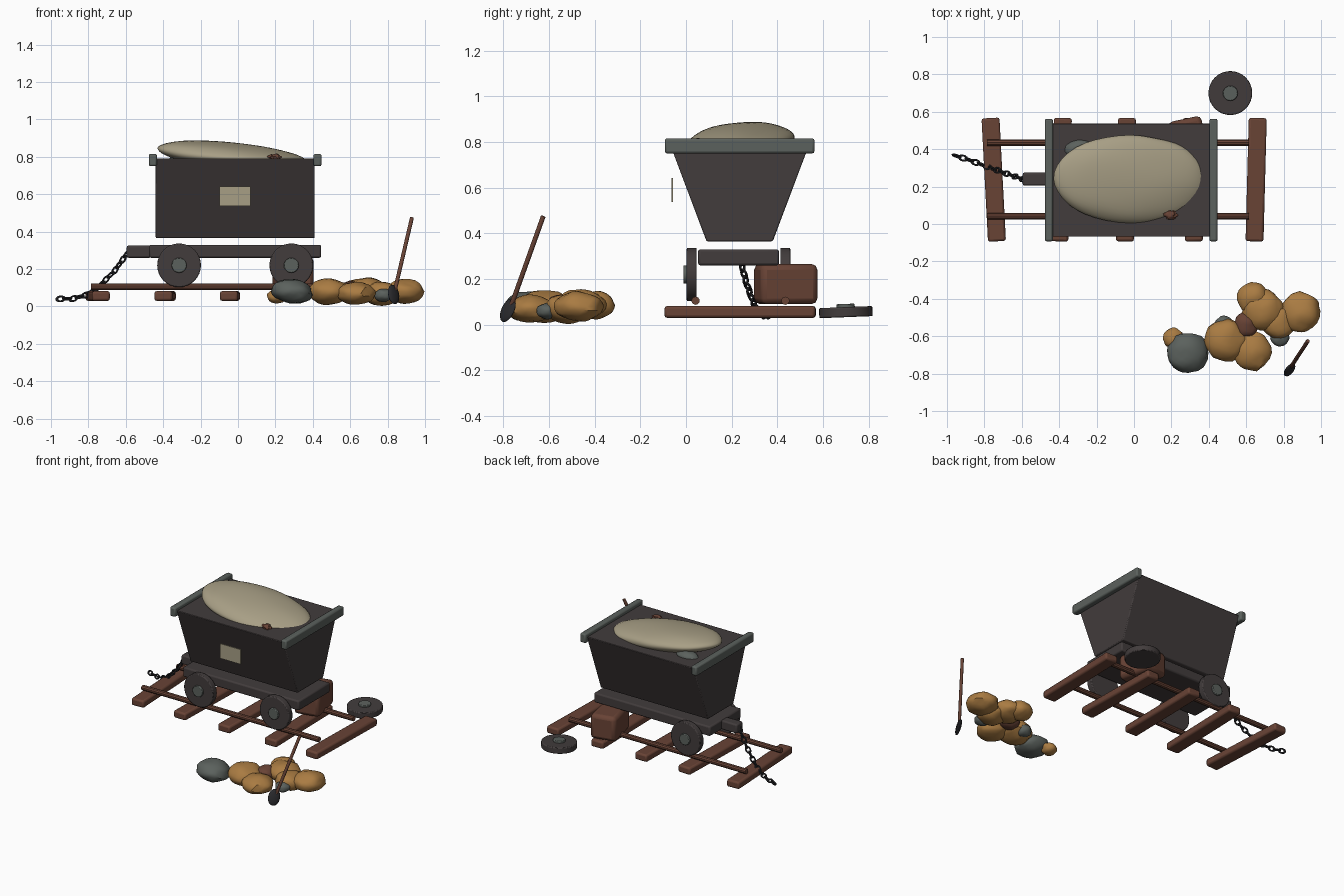
import bpy, bmesh, math, random
from mathutils import Vector, Matrix, Euler, noise

random.seed(4)
if "Cube" in bpy.data.objects:
    bpy.data.objects.remove(bpy.data.objects["Cube"], do_unlink=True)


def material(name, rgb):
    m = bpy.data.materials.new(name)
    m.use_nodes = True
    m.diffuse_color = (*rgb, 1)
    bsdf = m.node_tree.nodes["Principled BSDF"]
    bsdf.inputs["Base Color"].default_value = (*rgb, 1)
    bsdf.inputs["Roughness"].default_value = 0.9
    return m


IRON = material("dark iron", (0.054, 0.045, 0.045))
STEEL = material("grey steel", (0.105, 0.12, 0.11))
WOOD = material("brown wood", (0.14, 0.056, 0.036))
SAND = material("pale sand", (0.39, 0.345, 0.235))
ORE = material("ochre ore", (0.40, 0.20, 0.055))
BLACK = material("black metal", (0.022, 0.022, 0.025))


def finish(name, bm, mat, loc=(0, 0, 0), rot=(0, 0, 0), bevel=0):
    me = bpy.data.meshes.new(name)
    bmesh.ops.recalc_face_normals(bm, faces=bm.faces)
    bm.to_mesh(me)
    bm.free()
    ob = bpy.data.objects.new(name, me)
    bpy.context.collection.objects.link(ob)
    me.materials.append(mat)
    ob.location = loc
    ob.rotation_euler = [math.radians(a) for a in rot]
    if bevel:
        mod = ob.modifiers.new("bevel", "BEVEL")
        mod.width = bevel
        mod.segments = 2
    for o in bpy.context.selected_objects:
        o.select_set(False)
    ob.select_set(True)
    bpy.context.view_layer.objects.active = ob
    bpy.ops.object.shade_smooth_by_angle(angle=math.radians(35))
    return ob


def box(name, mat, loc, size, rot=(0, 0, 0), bevel=0.01):
    bm = bmesh.new()
    bmesh.ops.create_cube(bm, size=1)
    bmesh.ops.scale(bm, vec=size, verts=bm.verts)
    return finish(name, bm, mat, loc, rot, bevel)


def rod(name, mat, a, b, radius, sides=12, bevel=0):
    a, b = Vector(a), Vector(b)
    bm = bmesh.new()
    bmesh.ops.create_cone(bm, cap_ends=True, segments=sides, radius1=radius,
                          radius2=radius, depth=(b - a).length)
    turn = (b - a).to_track_quat('Z', 'Y').to_matrix().to_4x4()
    bmesh.ops.transform(bm, matrix=turn, verts=bm.verts)
    return finish(name, bm, mat, (a + b) / 2, bevel=bevel)


def lump(name, mat, loc, radii, rot=(0, 0, 0), rough=0.12, detail=3):
    bm = bmesh.new()
    bmesh.ops.create_icosphere(bm, subdivisions=detail, radius=1)
    shift = Vector((random.uniform(0, 50), random.uniform(0, 50), 0))
    for v in bm.verts:
        v.co *= 1 + rough * noise.noise(v.co * 1.8 + shift)
    bmesh.ops.scale(bm, vec=radii, verts=bm.verts)
    return finish(name, bm, mat, loc, rot)


def wheel(name, centre, axis):
    c, n = Vector(centre), Vector(axis).normalized()
    rod(name, IRON, c - n * 0.022, c + n * 0.022, 0.117, 32, 0.006)
    rod(name + "_hub", STEEL, c, c + n * 0.036, 0.04, 20, 0.004)


# Hopper body: tapered profile extruded along the cart
bm = bmesh.new()
profile = [(0.09, 0.365), (0.38, 0.365), (0.54, 0.79), (-0.07, 0.79)]
base = bm.faces.new([bm.verts.new((-0.44, y, z)) for y, z in profile])
side = bmesh.ops.extrude_face_region(bm, geom=[base])["geom"]
bmesh.ops.translate(bm, vec=(0.85, 0, 0),
                    verts=[g for g in side if isinstance(g, bmesh.types.BMVert)])
finish("hopper", bm, IRON, bevel=0.006)

# Rim bars, chassis, coupler and name plate
for label, x in (("right", -0.455), ("left", 0.425)):
    box(label + "_rim_bar", STEEL, (x, 0.235, 0.783), (0.044, 0.655, 0.066))
box("chassis", IRON, (-0.015, 0.23, 0.295), (0.92, 0.355, 0.07))
box("coupler", IRON, (-0.53, 0.24, 0.293), (0.13, 0.07, 0.066))
box("side_plate", SAND, (-0.017, -0.06, 0.59), (0.165, 0.007, 0.105), bevel=0)

# Heaped load with small stones
lump("sand_load", SAND, (-0.022, 0.241, 0.803), (0.41, 0.235, 0.072), (4, 6, 0), 0.03, 4)
lump("load_chip", WOOD, (0.195, 0.05, 0.797), (0.034, 0.026, 0.018), rough=0.4)
lump("load_stone", STEEL, (-0.29, 0.40, 0.79), (0.075, 0.05, 0.03))

# Three mounted wheels and one lying on the ground
wheel("front_right_wheel", (-0.315, 0.025, 0.22), (0, -1, 0))
wheel("front_left_wheel", (0.285, 0.025, 0.22), (0, -1, 0))
wheel("back_right_wheel", (-0.315, 0.435, 0.22), (0, 1, 0))
wheel("fallen_wheel", (0.515, 0.70, 0.055), (0, -0.04, 1))

# Crate propping the corner without a wheel
box("prop_crate", WOOD, (0.295, 0.437, 0.178), (0.18, 0.255, 0.175), (0, 0, 12), 0.025)

# Track
sleepers = [(-0.75, 3), (-0.39, -1.7), (-0.043, -1), (0.315, 1), (0.653, -1.5)]
for i, (x, turn) in enumerate(sleepers):
    box(f"sleeper_{i + 1}", WOOD, (x, 0.237, 0.056), (0.096, 0.66, 0.052), (0, 0, turn), 0.012)
for label, y in (("front", 0.042), ("back", 0.435)):
    rod(label + "_rail", WOOD, (-0.785, y, 0.105), (0.615, y, 0.105), 0.018, 10)

# Chain: links spaced evenly along a hanging path
path = [Vector(p) for p in ((-0.595, 0.24, 0.28), (-0.66, 0.262, 0.19), (-0.74, 0.29, 0.11),
                            (-0.80, 0.312, 0.065), (-0.88, 0.342, 0.042), (-0.982, 0.374, 0.04))]


def link(name, centre, direction, roll):
    bm = bmesh.new()
    ring, tube, n, m = 0.014, 0.0055, 14, 6
    rows = []
    for i in range(n):
        a = math.tau * i / n
        rows.append([])
        for j in range(m):
            b = math.tau * j / m
            r = ring + tube * math.cos(b)
            rows[i].append(bm.verts.new((1.5 * r * math.cos(a), r * math.sin(a),
                                         tube * math.sin(b))))
    for i in range(n):
        for j in range(m):
            k, l = (i + 1) % n, (j + 1) % m
            bm.faces.new((rows[i][j], rows[k][j], rows[k][l], rows[i][l]))
    turn = direction.to_track_quat('X', 'Z').to_matrix().to_4x4()
    bmesh.ops.transform(bm, matrix=turn @ Matrix.Rotation(roll, 4, 'X'), verts=bm.verts)
    finish(name, bm, BLACK, centre)


step, travelled, count = 0.036, 0.0, 0
for a, b in zip(path, path[1:]):
    length = (b - a).length
    while travelled <= length:
        link(f"chain_link_{count + 1}", a.lerp(b, travelled / length), b - a,
             math.radians(20 + 90 * (count % 2)))
        travelled += step
        count += 1
    travelled -= length

# Ore heap: x, y, z, radius, height
ore = [(0.49, -0.62, 0.08, 0.115, 0.07), (0.63, -0.68, 0.07, 0.105, 0.06),
       (0.69, -0.46, 0.09, 0.11, 0.065), (0.635, -0.395, 0.085, 0.085, 0.06),
       (0.89, -0.47, 0.08, 0.108, 0.065), (0.77, -0.52, 0.07, 0.095, 0.065),
       (0.21, -0.61, 0.055, 0.055, 0.038)]
for i, (x, y, z, r, h) in enumerate(ore):
    lump(f"ore_rock_{i + 1}", ORE, (x, y, z), (r, r, h), (0, 0, 50 * i))
lump("grey_boulder", STEEL, (0.29, -0.69, 0.08), (0.112, 0.108, 0.065), (0, 8, 0))
lump("grey_pebble_right", STEEL, (0.48, -0.54, 0.06), (0.05, 0.05, 0.04))
lump("grey_pebble_left", STEEL, (0.78, -0.61, 0.06), (0.05, 0.045, 0.035))
lump("brown_rock", WOOD, (0.60, -0.54, 0.085), (0.065, 0.07, 0.05))

# Shovel leaning by the heap
foot, grip = (0.835, -0.77, 0.07), (0.93, -0.625, 0.475)
rod("shovel_handle", WOOD, foot, grip, 0.011, 10, 0.003)
bm = bmesh.new()
bmesh.ops.create_uvsphere(bm, u_segments=12, v_segments=8, radius=1)
bmesh.ops.scale(bm, vec=(0.04, 0.014, 0.056), verts=bm.verts)
finish("shovel_blade", bm, BLACK, (0.832, -0.78, 0.064), (-20, 14, 40))
